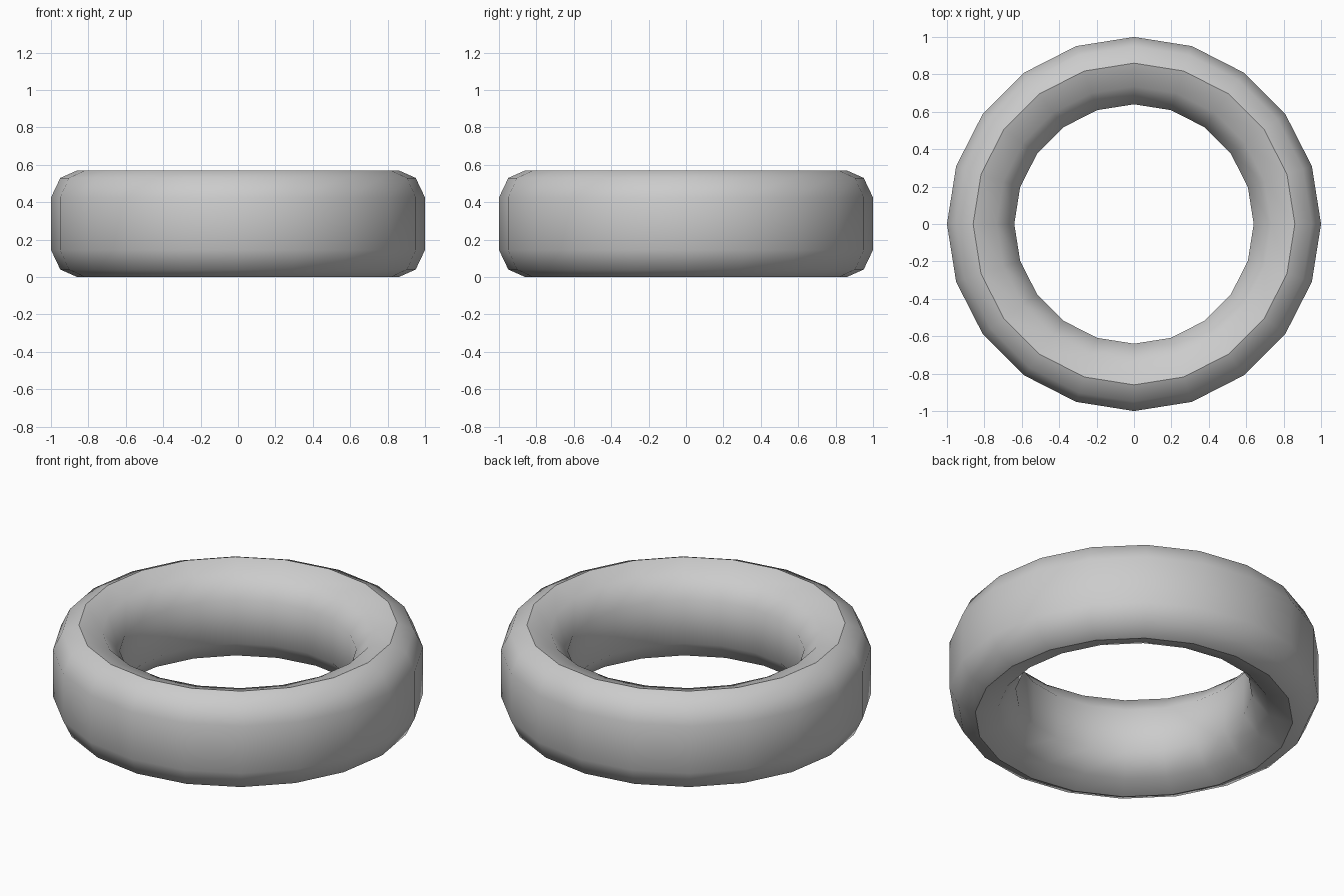
import bpy, bmesh
from math import sin, cos, pi, radians

if "Cube" in bpy.data.objects:
    bpy.data.objects.remove(bpy.data.objects["Cube"])

SEGMENTS = 20
# Half section of the band (radius, height): outer wall, dished rim, bulging inner wall
upper = [(1.0, 0.425), (0.95, 0.53), (0.86, 0.57), (0.735, 0.53), (0.64, 0.415)]
HEIGHT = 0.57
profile = upper + [(r, HEIGHT - z) for r, z in reversed(upper)]

# Ring: closed profile swept around z
bm = bmesh.new()
rings = []
for i in range(SEGMENTS):
    a = 2 * pi * i / SEGMENTS
    rings.append([bm.verts.new((r * cos(a), r * sin(a), z)) for r, z in profile])
n = len(profile)
for i in range(SEGMENTS):
    a, b = rings[i], rings[(i + 1) % SEGMENTS]
    for j in range(n):
        k = (j + 1) % n
        bm.faces.new((a[j], b[j], b[k], a[k]))
bmesh.ops.recalc_face_normals(bm, faces=bm.faces)

mesh = bpy.data.meshes.new("ring_band")
bm.to_mesh(mesh)
bm.free()
ring = bpy.data.objects.new("ring_band", mesh)
bpy.context.collection.objects.link(ring)

# Smooth walls, crisp rim edges
bpy.context.view_layer.objects.active = ring
ring.select_set(True)
bpy.ops.object.shade_smooth_by_angle(angle=radians(41))
